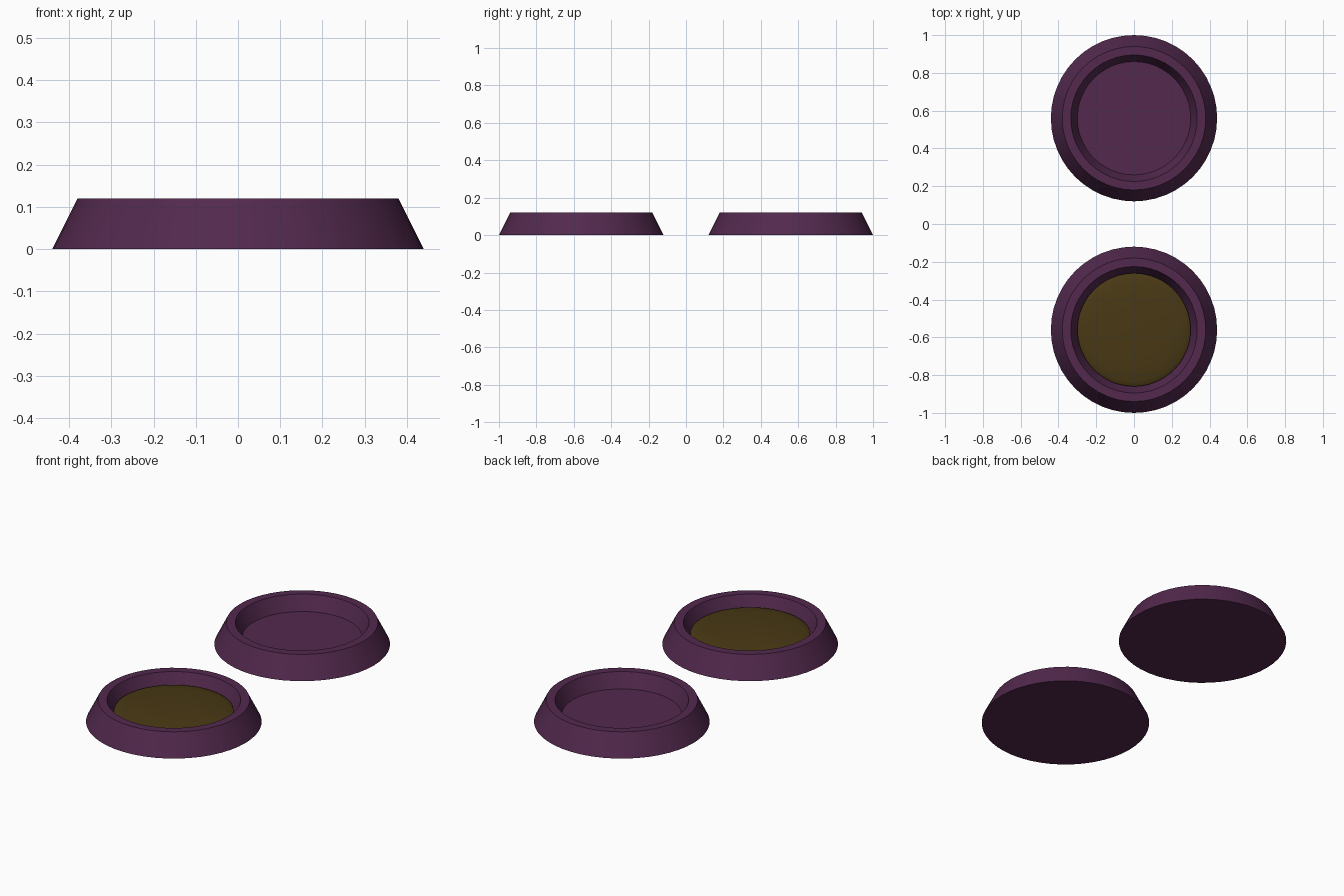
import bpy, math

if "Cube" in bpy.data.objects:
    bpy.data.objects.remove(bpy.data.objects["Cube"])


def material(name, colour):
    m = bpy.data.materials.new(name)
    m.diffuse_color = (*colour, 1)
    m.use_nodes = True
    m.node_tree.nodes["Principled BSDF"].inputs["Base Color"].default_value = m.diffuse_color
    return m


plum = material("plum plastic", (0.085, 0.022, 0.075))
brown = material("brown food", (0.066, 0.040, 0.007))


def lathe(name, profile, y, mat, sides=48):
    """Revolve (radius, z) points about z; zero-radius ends become poles."""
    verts, faces, rings = [], [], []
    for r, z in profile:
        n = 1 if r == 0 else sides
        rings.append([len(verts) + i for i in range(n)])
        for i in range(n):
            a = 2 * math.pi * i / sides
            verts.append((r * math.cos(a), r * math.sin(a), z))
    for a, b in zip(rings, rings[1:]):
        for i in range(sides):
            j = (i + 1) % sides
            quad = [a[i % len(a)], a[j % len(a)], b[j % len(b)], b[i % len(b)]]
            faces.append(list(dict.fromkeys(quad)))
    mesh = bpy.data.meshes.new(name)
    mesh.from_pydata(verts, [], faces)
    mesh.materials.append(mat)
    obj = bpy.data.objects.new(name, mesh)
    obj.location.y = y
    bpy.context.collection.objects.link(obj)
    bpy.context.view_layer.objects.active = obj
    bpy.ops.object.select_all(action='DESELECT')
    obj.select_set(True)
    bpy.ops.object.shade_smooth_by_angle(angle=math.radians(30))
    return obj


# Two bowls: flared outside, flat rim, sunken floor
bowl = [(0, 0), (0.44, 0), (0.38, 0.12), (0.335, 0.12), (0.30, 0.04), (0, 0.04)]
lathe("food_bowl", bowl, -0.56, plum)
lathe("water_bowl", bowl, 0.56, plum)

# Flattened mound of food
mound = [(0.30 * math.cos(t), 0.06 + 0.03 * math.sin(t))
         for t in (math.pi / 2 * i / 12 for i in range(12))]
lathe("food", [(0, 0.045), (0.30, 0.045)] + mound + [(0, 0.09)], -0.56, brown)
